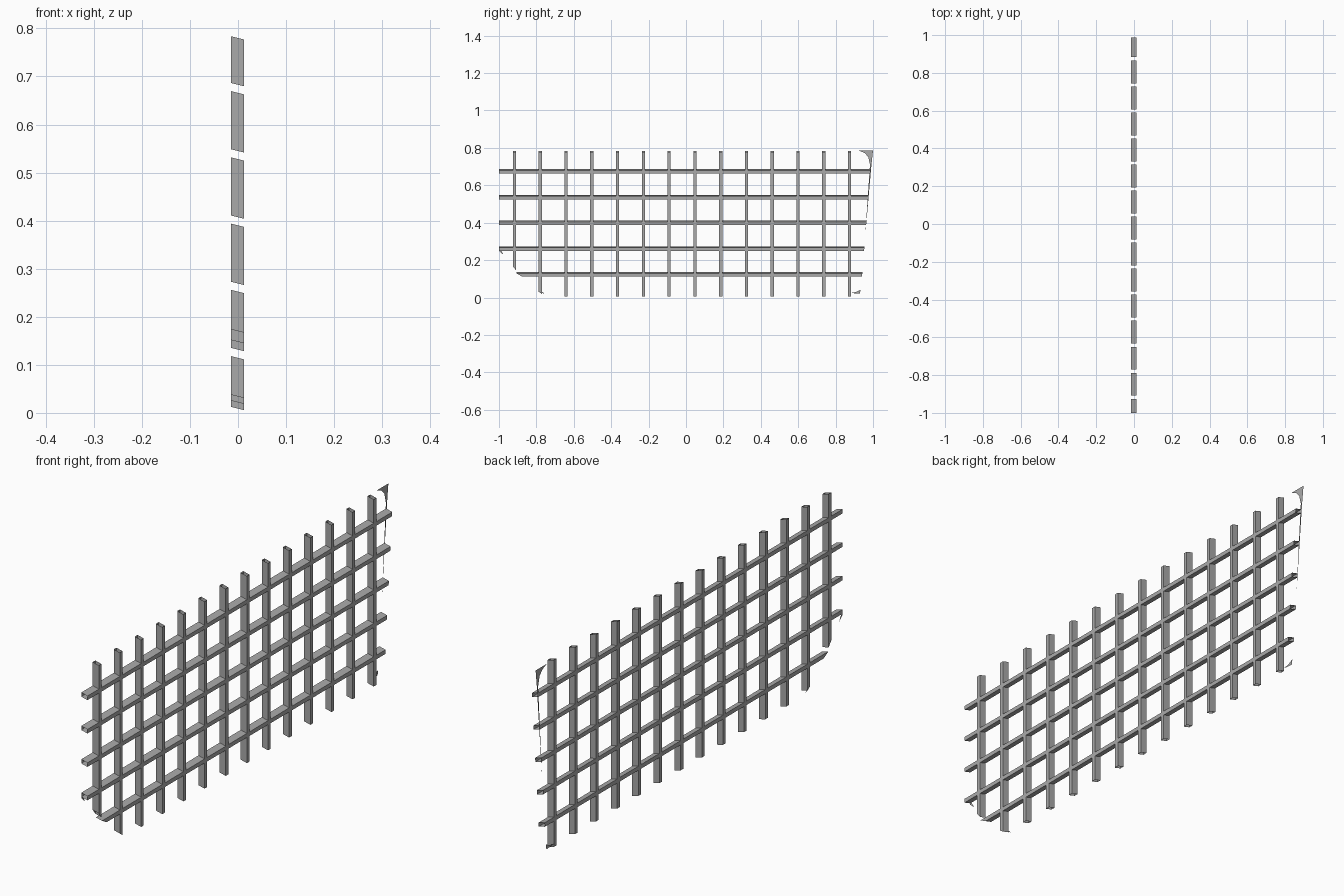
import bpy
import bmesh

cube = bpy.data.objects.get("Cube")
if cube:
    bpy.data.objects.remove(cube, do_unlink=True)

# Lattice layout
X0, X1 = -0.015, 0.013
HALF = 0.0085
SLOPE = 0.25
PITCH = 0.1378
TOP, BOTTOM = 0.78, 0.004
columns = [-0.917 + PITCH * i for i in range(14)]
rows = [0.123 + PITCH * i for i in range(5)]

steel = bpy.data.materials.new("grey_steel")
steel.use_nodes = True
steel.diffuse_color = (0.4, 0.4, 0.4, 1)
steel.node_tree.nodes["Principled BSDF"].inputs["Base Color"].default_value = (0.4, 0.4, 0.4, 1)


def end_y(z):
    """The leaning outline at the rear end of the panel."""
    return 0.932 + 0.08 * z


def point(bm, x, y, z):
    """Every layer drops towards +x, so the slats tilt."""
    return bm.verts.new((x, y, max(0, z - SLOPE * x)))


def tube(bm, start, end):
    """Open four-sided tube between two matching loops."""
    a = [point(bm, *p) for p in start]
    b = [point(bm, *p) for p in end]
    for i in range(4):
        j = (i + 1) % 4
        bm.faces.new((a[i], a[j], b[j], b[i]))


def finish(bm, name):
    bmesh.ops.remove_doubles(bm, verts=bm.verts, dist=0.0001)
    mesh = bpy.data.meshes.new(name)
    bm.to_mesh(mesh)
    bm.free()
    mesh.materials.append(steel)
    obj = bpy.data.objects.new(name, mesh)
    bpy.context.collection.objects.link(obj)


def vertical_loop(y, z_low_y, z_high_y):
    lo, hi = y - HALF, y + HALF
    return [(X0, lo, z_low_y), (X1, lo, z_low_y), (X1, hi, z_high_y), (X0, hi, z_high_y)]


def horizontal_loop(z, y_bottom, y_top):
    lo, hi = z - HALF, z + HALF
    return [(X0, y_bottom, lo), (X0, y_top, hi), (X1, y_top, hi), (X1, y_bottom, lo)]


# Vertical bars, broken where the slats pass; the front lower corner is trimmed
bm = bmesh.new()
trim = {0: (0.17, 0.148), 1: (0.034, 0.022)}
for i, y in enumerate(columns):
    loop = vertical_loop(y, *trim.get(i, (BOTTOM + 0.005, BOTTOM + 0.005)))
    for z in rows:
        if i == 0 and z == rows[0]:
            continue
        tube(bm, loop, vertical_loop(y, z - HALF, z - HALF))
        loop = vertical_loop(y, z + HALF, z + HALF)
    tube(bm, loop, vertical_loop(y, TOP, TOP))
finish(bm, "vertical_bars")

# Horizontal slats, with flat plates over each crossing
bm = bmesh.new()
for k, z in enumerate(rows):
    loop = horizontal_loop(z, -0.875, -0.905) if k == 0 else horizontal_loop(z, -1, -1)
    for y in columns[1 if k == 0 else 0:]:
        lo, hi = y - HALF, y + HALF
        tube(bm, loop, horizontal_loop(z, lo, lo))
        for x, flip in ((X0, True), (X1, False)):
            corners = [(lo, z - HALF), (hi, z - HALF), (hi, z + HALF), (lo, z + HALF)]
            if flip:
                corners.reverse()
            bm.faces.new([point(bm, x, *c) for c in corners])
        loop = horizontal_loop(z, hi, hi)
    tube(bm, loop, horizontal_loop(z, end_y(z - HALF), end_y(z + HALF)))
finish(bm, "horizontal_slats")


# Thin flat remnants of the surrounding sheet
def sheet(name, outline):
    bm = bmesh.new()
    bm.faces.new([bm.verts.new((X0 + 0.001, y, z)) for y, z in outline])
    finish(bm, name)


sheet("upper_corner_sheet", [(0.925, 0.785), (0.955, 0.773), (0.974, 0.752),
                             (0.983, 0.715), (0.992, 0.715), (1.0, 0.785)])
sheet("rear_edge_strip", [(0.958, 0.33), (0.992, 0.715), (0.984, 0.715)])
sheet("lower_corner_sheet", [(0.882, 0.024), (0.93, 0.02), (0.933, 0.042), (0.91, 0.03)])
sheet("front_edge_sheet", [(-1, 0.265), (-1, 0.25), (-0.976, 0.228), (-0.988, 0.25)])
sheet("front_lower_sheet", [(-0.785, 0.034), (-0.758, 0.02), (-0.766, 0.03)])
